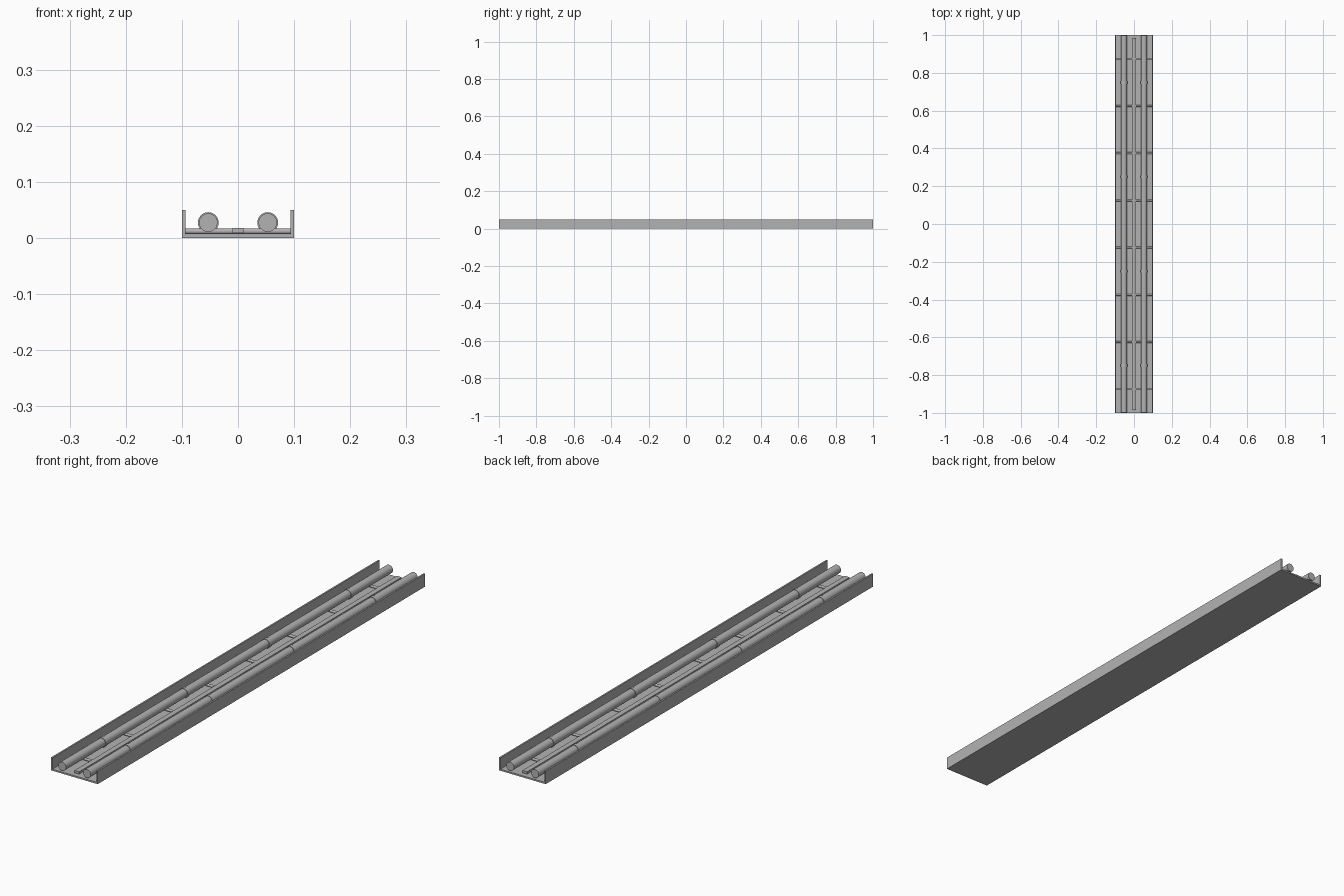
import bpy
from math import radians

cube = bpy.data.objects.get("Cube")
if cube:
    bpy.data.objects.remove(cube, do_unlink=True)

steel = bpy.data.materials.new("grey_steel")
steel.use_nodes = True
grey = (0.45, 0.45, 0.45, 1)
steel.diffuse_color = grey
steel.node_tree.nodes["Principled BSDF"].inputs["Base Color"].default_value = grey


def box(name, center, size):
    bpy.ops.mesh.primitive_cube_add(size=1, location=center)
    ob = bpy.context.object
    ob.name = name
    ob.scale = size
    bpy.ops.object.transform_apply(location=False, rotation=False, scale=True)
    ob.data.materials.append(steel)


def rod(name, center, radius, length, axis):
    turn = (radians(90), 0, 0) if axis == "y" else (0, radians(90), 0)
    bpy.ops.mesh.primitive_cylinder_add(vertices=24, radius=radius, depth=length,
                                        location=center, rotation=turn)
    ob = bpy.context.object
    ob.name = name
    ob.data.materials.append(steel)
    bpy.ops.object.shade_smooth_by_angle(angle=radians(40))


# Tray: floor and two side walls
WALL = 0.006
box("tray_floor", (0, 0, WALL / 2), (0.2, 2, WALL))
for side, sx in (("left", 1), ("right", -1)):
    box(side + "_wall", (sx * (0.1 - WALL / 2), 0, 0.025), (WALL, 2, 0.05))

    # Long cable with four collars
    x = sx * 0.053
    rod(side + "_cable", (x, 0, 0.0275), 0.0165, 1.998, "y")
    for i in range(4):
        rod(f"{side}_collar_{i + 1}", (x, -0.75 + 0.5 * i, 0.0275), 0.0185, 0.015, "y")

# Cross rungs
for i in range(8):
    rod(f"rung_{i + 1}", (0, -0.875 + 0.25 * i, 0.012), 0.005, 0.19, "x")

# Central strip
box("center_strip", (0, 0, 0.0135), (0.02, 1.97, 0.009))
